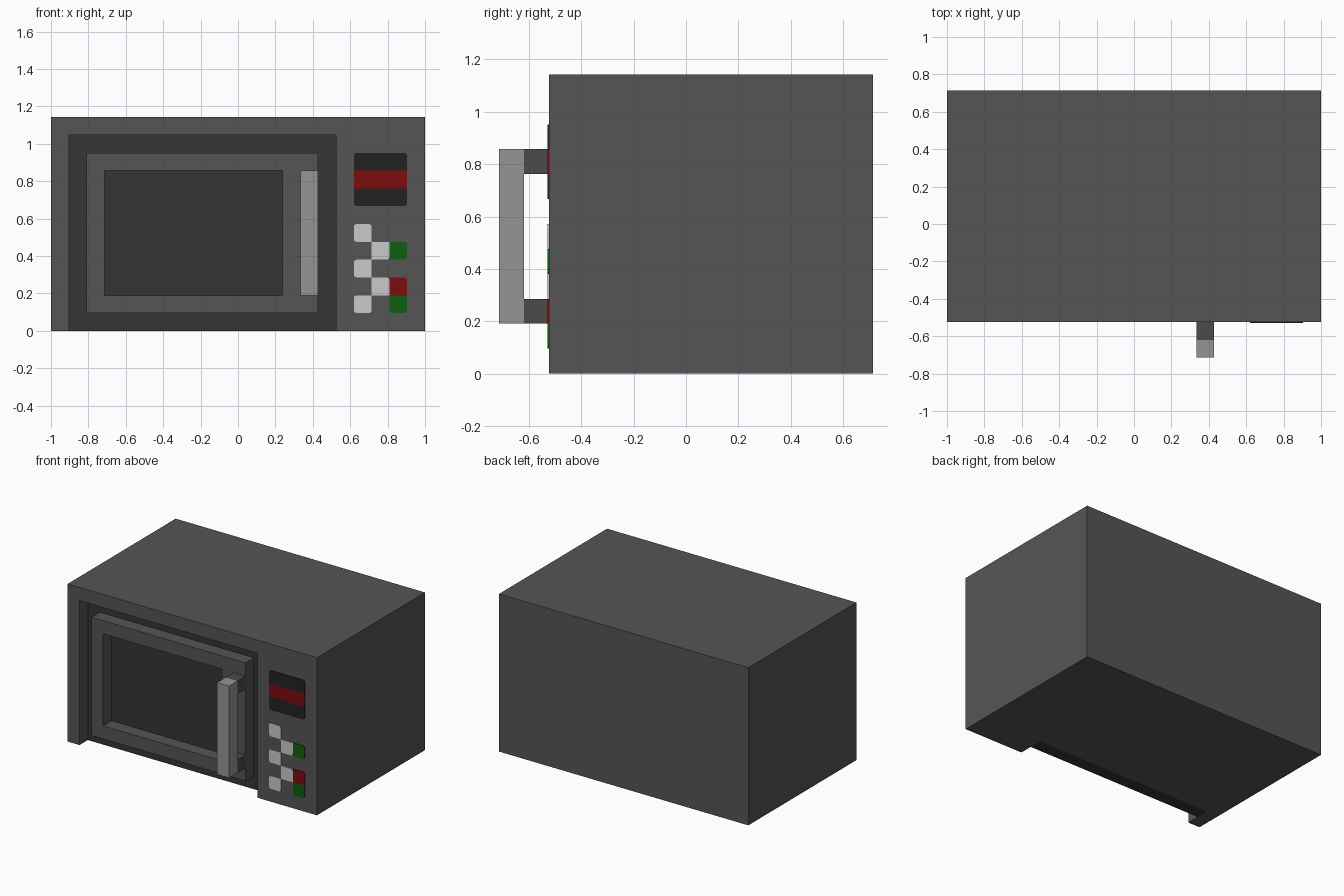
import bpy, bmesh, math

if "Cube" in bpy.data.objects:
    bpy.data.objects.remove(bpy.data.objects["Cube"])

U = 2 / 21                      # the model sits on a grid 21 units wide


def P(x, y, z):
    return (x * U - 1, (y - 7.5) * U, z * U)


def material(name, r, g, b):
    m = bpy.data.materials.new(name)
    m.diffuse_color = (r, g, b, 1)
    m.use_nodes = True
    m.node_tree.nodes["Principled BSDF"].inputs["Base Color"].default_value = m.diffuse_color
    return m


GREY = material("casing grey", 0.091, 0.091, 0.091)
DARK = material("dark panel", 0.035, 0.035, 0.035)
BRACKET = material("bracket grey", 0.07, 0.07, 0.07)
LIGHT = material("handle grey", 0.30, 0.30, 0.30)
BLACK = material("display black", 0.016, 0.016, 0.016)
RED = material("red", 0.205, 0.004, 0.004)
GREEN = material("green", 0.005, 0.112, 0.005)
WHITE = material("button white", 0.59, 0.59, 0.59)


def finish(name, bm, mat):
    bmesh.ops.recalc_face_normals(bm, faces=bm.faces)
    me = bpy.data.meshes.new(name)
    bm.to_mesh(me)
    bm.free()
    me.materials.append(mat)
    ob = bpy.data.objects.new(name, me)
    bpy.context.collection.objects.link(ob)
    return ob


def prism(name, outline, y0, y1, mat):
    """Extrude an x-z outline (grid units) from y0 to y1."""
    bm = bmesh.new()
    f = bm.faces.new([bm.verts.new(P(x, y0, z)) for x, z in outline])
    ext = bmesh.ops.extrude_face_region(bm, geom=[f])
    vs = [v for v in ext["geom"] if isinstance(v, bmesh.types.BMVert)]
    bmesh.ops.translate(bm, verts=vs, vec=(0, (y1 - y0) * U, 0))
    return finish(name, bm, mat)


def rect(x0, x1, z0, z1):
    return [(x0, z0), (x1, z0), (x1, z1), (x0, z1)]


def rounded(x0, x1, z0, z1, corners, r=0.17, n=4):
    """Rectangle whose listed corners (0 = lower left, anticlockwise) are rounded."""
    pts = []
    for i, (x, z) in enumerate(rect(x0, x1, z0, z1)):
        if i not in corners:
            pts.append((x, z))
            continue
        cx = x + (r if x == x0 else -r)
        cz = z + (r if z == z0 else -r)
        for k in range(n + 1):
            a = math.pi + i * math.pi / 2 + k / n * math.pi / 2
            pts.append((cx + r * math.cos(a), cz + r * math.sin(a)))
    return pts


# Casing: closed box with a door recess that is open at the bottom
bm = bmesh.new()
outer = [(0, 0), (0, 12), (21, 12), (21, 0)]
inner = [(1, 0), (1, 11), (16, 11), (16, 0)]


def ring(pts, y):
    return [bm.verts.new(P(x, y, z)) for x, z in pts]


of, ob_, inf, inb = ring(outer, 2), ring(outer, 15), ring(inner, 2), ring(inner, 4)
bm.faces.new(of + inf[::-1])
bm.faces.new(ob_)
bm.faces.new(inb)
for i in range(3):
    bm.faces.new((of[i], of[i + 1], ob_[i + 1], ob_[i]))
    bm.faces.new((inf[i], inf[i + 1], inb[i + 1], inb[i]))
bm.faces.new((of[0], inf[0], inb[0], inb[3], inf[3], of[3], ob_[3], ob_[0]))
finish("casing", bm, GREY)

# Dark panel at the back of the recess, also seen through the window
prism("recess_panel", rect(1, 16, 0, 11), 3, 4, DARK)

# Door frame with its window opening
bm = bmesh.new()
loops = [ring(rect(*s), y) for s, y in (((2, 15, 1, 10), 2), ((2, 15, 1, 10), 3),
                                        ((3, 13, 2, 9), 3), ((3, 13, 2, 9), 2))]
for a in range(4):
    la, lb = loops[a], loops[(a + 1) % 4]
    for i in range(4):
        j = (i + 1) % 4
        bm.faces.new((la[i], la[j], lb[j], lb[i]))
finish("door_frame", bm, GREY)

# Handle
prism("handle_grip", rect(14, 15, 2, 9), 0, 1, LIGHT)
for name, z in (("lower", 2), ("upper", 8)):
    prism("handle_bracket_" + name, rect(14, 15, z, z + 1), 1, 2, BRACKET)

# Display: rounded black plate with a red stripe
F0, F1 = 1.95, 2
prism("display_lower", rounded(17, 20, 7, 8, (0, 1)), F0, F1, BLACK)
prism("display_stripe", rect(17, 20, 8, 9), F0, F1, RED)
prism("display_upper", rounded(17, 20, 9, 10, (2, 3)), F0, F1, BLACK)

# Keypad: column, row, colour, rounded corners
keys = [(17, 5, WHITE, (0, 2, 3)), (18, 4, WHITE, (1,)), (19, 4, GREEN, (1, 2)),
        (17, 3, WHITE, (0, 3)), (18, 2, WHITE, (2,)), (19, 2, RED, (2,)),
        (17, 1, WHITE, (0, 1, 3)), (19, 1, GREEN, (0, 1))]
for n, (x, z, mat, corners) in enumerate(keys, 1):
    prism(f"key_{n}", rounded(x, x + 1, z, z + 1, corners), F0, F1, mat)
